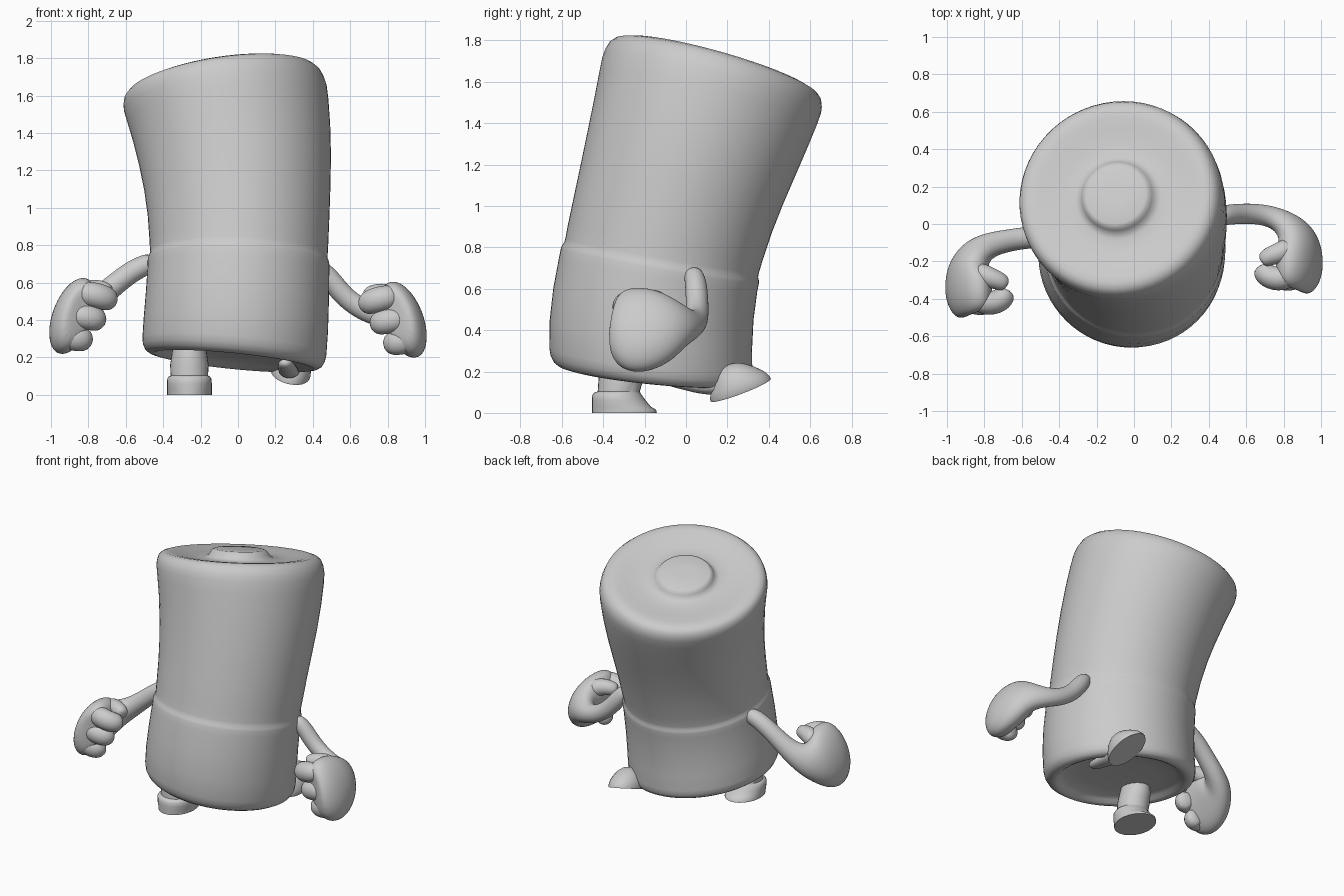
import bpy, bmesh, math
from mathutils import Vector, Matrix


def loft(name, rings, subsurf=0, angle=60):
    """Skin a list of equal-length vertex rings and cap both ends."""
    bm = bmesh.new()
    rows = [[bm.verts.new(p) for p in ring] for ring in rings]
    n = len(rows[0])
    for a, b in zip(rows, rows[1:]):
        for i in range(n):
            j = (i + 1) % n
            bm.faces.new((a[i], a[j], b[j], b[i]))
    bm.faces.new(rows[0][::-1])
    bm.faces.new(rows[-1])
    bmesh.ops.recalc_face_normals(bm, faces=bm.faces)
    me = bpy.data.meshes.new(name)
    bm.to_mesh(me)
    bm.free()
    ob = bpy.data.objects.new(name, me)
    bpy.context.collection.objects.link(ob)
    if subsurf:
        ob.modifiers.new("smooth", 'SUBSURF').levels = subsurf
        ob.modifiers["smooth"].render_levels = subsurf
    bpy.ops.object.select_all(action='DESELECT')
    ob.select_set(True)
    bpy.context.view_layer.objects.active = ob
    if subsurf:
        bpy.ops.object.shade_smooth()
    else:
        bpy.ops.object.shade_smooth_by_angle(angle=math.radians(angle))
    return ob


def ellipse(c, u, v, n):
    return [c + u * math.cos(2 * math.pi * i / n) + v * math.sin(2 * math.pi * i / n)
            for i in range(n)]


def tube(name, pts, ref, n=14):
    """Tube through (x, y, z, ru, rv) points; ru follows the ref direction."""
    cs = [Vector(p[:3]) for p in pts]
    u = Vector(ref)
    rings = []
    for i, p in enumerate(pts):
        t = (cs[min(i + 1, len(cs) - 1)] - cs[max(i - 1, 0)]).normalized()
        u = (u - t * t.dot(u)).normalized()
        rings.append(ellipse(cs[i], u * p[3], t.cross(u) * p[4], n))
    return loft(name, rings, 2)


# body: round profile carried along a leaning, bending axis
AXIS = [(0, (-.025, -.165, .18, -.10, -.10)), (.57, (.004, -.12, .74, -.03, -.18)),
        (1.1, (-.015, .025, 1.25, .06, -.22)), (1.55, (-.09, .148, 1.68, .15, -.28))]


def axis_at(h):
    out = [0.0] * 5
    for hi, vals in AXIS:
        w = 1.0
        for hj, _ in AXIS:
            if hj != hi:
                w *= (h - hj) / (hi - hj)
        out = [o + w * k for o, k in zip(out, vals)]
    return out


PROFILE = [(.05, .055), (.25, .05), (.36, .04), (.39, .025), (.41, .008), (.43, 0),
           (.455, .005), (.475, .018), (.489, .045),
           (.494, .08), (.494, .2), (.49, .35), (.486, .5), (.486, .54), (.483, .555),
           (.476, .57), (.475, .59), (.478, .65), (.486, .8), (.498, .95), (.513, 1.1),
           (.528, 1.25), (.541, 1.38), (.546, 1.45), (.542, 1.485), (.53, 1.52), (.51, 1.54),
           (.48, 1.55), (.44, 1.548), (.38, 1.538), (.30, 1.527), (.23, 1.526),
           (.205, 1.535), (.19, 1.555), (.178, 1.573), (.16, 1.58), (.05, 1.58)]
rings = []
for r, h in PROFILE:
    x, y, z, sx, sy = axis_at(h)
    nrm = Vector((-sx, -sy, 1)).normalized()
    u = Vector((1, 0, sx)).normalized()
    rings.append(ellipse(Vector((x, y, z)), u * r, nrm.cross(u) * r, 64))
loft("body", rings)

# arms: palm and forearm in one tube, listed from the knuckles to the shoulder
PALM = [(.865, -.35, .385, .10, .06), (.875, -.335, .385, .18, .09),
        (.885, -.27, .395, .225, .11), (.885, -.18, .41, .22, .11),
        (.87, -.09, .425, .18, .105), (.845, -.025, .43, .115, .08)]
FINGERS = {
    "index_finger": [(.86, -.27, .53), (.77, -.30, .515), (.70, -.275, .495), (.68, -.22, .48)],
    "middle_finger": [(.90, -.27, .41), (.83, -.30, .40), (.755, -.285, .385), (.745, -.23, .375)],
    "little_finger": [(.93, -.25, .30), (.89, -.29, .285), (.825, -.28, .275), (.82, -.22, .275)],
    "thumb": [(.85, -.12, .51), (.78, -.155, .545), (.715, -.175, .54), (.68, -.20, .525)]}


def arm(side, s, dy, dz, forearm):
    palm = [(s * x, y + dy, z + dz, a, b) for x, y, z, a, b in PALM]
    tube(side + "_arm", palm + forearm, (-.4 * s, 0, .9))
    for name, pts in FINGERS.items():
        rad = (.065, .074, .07, .058) if name != "thumb" else (.065, .06, .052, .04)
        tube(f"{side}_{name}", [(s * x, y + dy, z + dz, r, r)
                                for (x, y, z), r in zip(pts, rad)], (0, 0, 1), 10)


arm("right", 1, 0, 0, [(.77, .03, .425, .07, .06), (.67, .055, .45, .06, .055),
                       (.57, .055, .52, .058, .055), (.50, .05, .61, .058, .055),
                       (.46, .04, .66, .05, .05), (.43, .03, .68, .04, .04)])
arm("left", -1, -.13, .02, [(-.77, -.11, .495, .075, .065), (-.68, -.09, .57, .062, .06),
                            (-.59, -.075, .645, .06, .06), (-.51, -.07, .69, .058, .06),
                            (-.44, -.06, .715, .05, .05)])


# feet: stacked ellipses (y offset, height, half width, half length)
def foot(name, sections, matrix):
    rings = [[matrix @ p for p in ellipse(Vector((0, y, h)), Vector((rx, 0, 0)),
                                          Vector((0, ry, 0)), 28)]
             for y, h, rx, ry in sections]
    loft(name, rings, angle=50)


foot("front_leg", [(.002, 0, .12, .157), (0, .015, .12, .155), (-.012, .03, .12, .143),
                   (-.025, .06, .12, .13), (-.033, .085, .118, .12), (-.033, .097, .11, .112),
                   (-.025, .103, .10, .102), (-.015, .16, .103, .108), (-.005, .21, .095, .115),
                   (.01, .30, .085, .10)], Matrix.Translation((-.26, -.3, 0)))
foot("back_foot", [(0, 0, .105, .155), (0, .012, .108, .155), (.0, .045, .104, .138),
                   (-.005, .08, .09, .11), (-.01, .11, .068, .078), (-.013, .13, .04, .045),
                   (-.014, .136, .012, .015)],
     Matrix.Translation((.28, .265, .11)) @ Matrix.Rotation(math.radians(20.8), 4, 'X')
     @ Matrix.Rotation(math.radians(10), 4, 'Y'))
tube("back_leg", [(.28, .26, .17, .05, .06), (.277, .18, .135, .045, .06), (.272, .10, .12, .037, .055),
                  (.262, 0, .145, .037, .05), (.25, -.14, .175, .03, .04)], (0, 0, 1))
